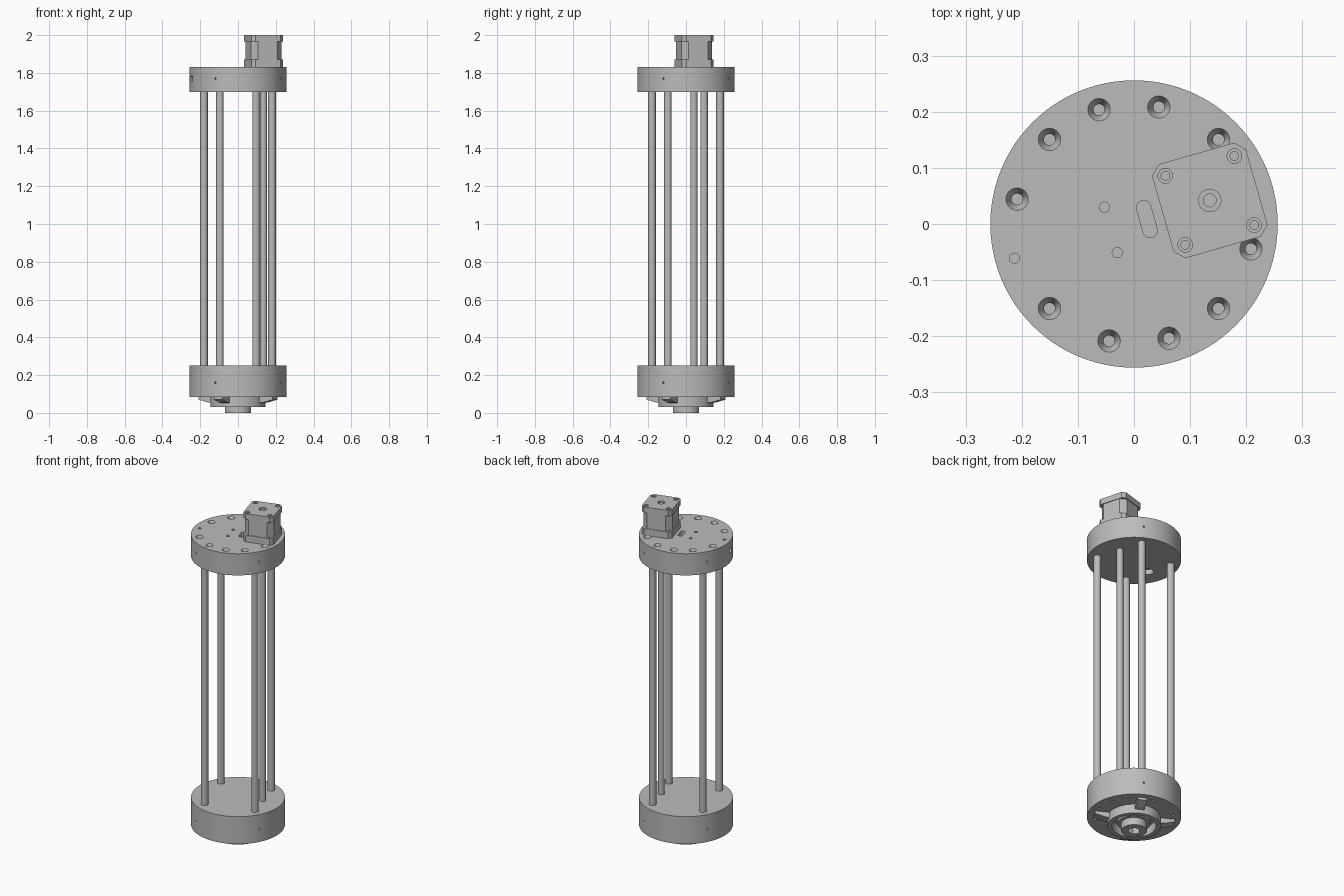
import bpy, bmesh, math
from mathutils import Matrix, Vector

cube = bpy.data.objects.get("Cube")
if cube:
    bpy.data.objects.remove(cube, do_unlink=True)

# Single grey material
grey = bpy.data.materials.new("machined_grey")
grey.use_nodes = True
COLOR = (0.5, 0.5, 0.5, 1)
grey.diffuse_color = COLOR
grey.node_tree.nodes["Principled BSDF"].inputs["Base Color"].default_value = COLOR


def finish(name, bm):
    bmesh.ops.recalc_face_normals(bm, faces=bm.faces)
    mesh = bpy.data.meshes.new(name)
    bm.to_mesh(mesh)
    bm.free()
    mesh.materials.append(grey)
    ob = bpy.data.objects.new(name, mesh)
    bpy.context.collection.objects.link(ob)
    return ob


def smooth(ob):
    bpy.ops.object.select_all(action="DESELECT")
    ob.select_set(True)
    bpy.context.view_layer.objects.active = ob
    bpy.ops.object.shade_smooth_by_angle(angle=math.radians(30))


def lathe(bm, profile, matrix=Matrix(), steps=24):
    """Revolve a closed (radius, height) outline around z."""
    part = bmesh.new()
    verts = [part.verts.new((r, 0, z)) for r, z in profile]
    edges = [part.edges.new((v, verts[i - 1])) for i, v in enumerate(verts)
             if v.co.x + verts[i - 1].co.x > 0]
    bmesh.ops.spin(part, geom=verts + edges, axis=(0, 0, 1), cent=(0, 0, 0),
                   angle=math.tau, steps=steps)
    bmesh.ops.remove_doubles(part, verts=part.verts, dist=1e-5)
    bmesh.ops.recalc_face_normals(part, faces=part.faces)
    part.transform(matrix)
    temp = bpy.data.meshes.new("temp")
    part.to_mesh(temp)
    part.free()
    bm.from_mesh(temp)
    bpy.data.meshes.remove(temp)


def cyl(bm, r, low, high, x=0, y=0, steps=24):
    lathe(bm, [(0, low), (r, low), (r, high), (0, high)],
          Matrix.Translation((x, y, 0)), steps)


def prism(bm, outline, low, high, matrix=Matrix()):
    """Extrude a flat outline from low to high."""
    a = [bm.verts.new(matrix @ Vector((x, y, low))) for x, y in outline]
    b = [bm.verts.new(matrix @ Vector((x, y, high))) for x, y in outline]
    faces = [bm.faces.new(a[::-1]), bm.faces.new(b)]
    for i in range(len(a)):
        faces.append(bm.faces.new((a[i - 1], a[i], b[i], b[i - 1])))


def carve(ob, bm):
    """Subtract the cutter and bake the result."""
    cutter = finish("cutter", bm)
    cutter.hide_render = True
    mod = ob.modifiers.new("cut", "BOOLEAN")
    mod.operation, mod.solver, mod.object = "DIFFERENCE", "EXACT", cutter
    mod.use_self = True
    baked = bpy.data.meshes.new_from_object(
        ob.evaluated_get(bpy.context.evaluated_depsgraph_get()))
    ob.modifiers.clear()
    ob.data = baked
    bpy.data.objects.remove(cutter, do_unlink=True)


def polar(r, degrees):
    a = math.radians(degrees)
    return r * math.cos(a), r * math.sin(a)


def radial_hole(bm, r, degrees, z, depth):
    turn = Matrix.Rotation(math.radians(degrees), 4, "Z") @ Matrix.Rotation(math.pi / 2, 4, "Y")
    lathe(bm, [(0, 0.256 - depth), (r, 0.256 - depth), (r, 0.3), (0, 0.3)],
          Matrix.Translation((0, 0, z)) @ turn, 16)


R = 0.256
TOP, TOP_LOW, BASE, BASE_LOW = 1.83, 1.70, 0.25, 0.085
ROD_ANGLES = [62 + 90 * i for i in range(4)]
BOLT_ANGLES = [a + 90 * i for i in range(4) for a in (17, 45, 78)]
MX, MY, TILT = 0.135, 0.042, math.radians(16)

# Top disc with countersunk bolts, slot, pocket and set screw holes
bm = bmesh.new()
cyl(bm, R, TOP_LOW, TOP, steps=96)
top_disc = finish("top_disc", bm)
bm = bmesh.new()
for angle in BOLT_ANGLES:
    if angle in (17, 197):
        continue
    x, y = polar(0.213, angle)
    lathe(bm, [(0, TOP - 0.06), (0.01, TOP - 0.06), (0.01, TOP - 0.018),
               (0.02, TOP), (0.02, TOP + 0.02), (0, TOP + 0.02)],
          Matrix.Translation((x, y, 0)))
for x, y in [(-0.213, -0.061), (-0.053, 0.03), (-0.03, -0.051)]:
    cyl(bm, 0.009, TOP - 0.04, TOP + 0.02, x, y, 16)
slot = []
for i in range(18):
    a = math.tau * (i + 0.5) / 18
    slot.append((0.013 * math.cos(a), 0.013 * math.sin(a) + (0.021 if i < 9 else -0.021)))
prism(bm, slot, TOP - 0.05, TOP + 0.02,
      Matrix.Translation((0.023, 0.009, 0)) @ Matrix.Rotation(TILT, 4, "Z"))
cyl(bm, 0.03, TOP_LOW - 0.02, TOP_LOW + 0.03, -MX, -MY)
radial_hole(bm, 0.016, 197, 1.77, 0.025)
for angle in ROD_ANGLES:
    radial_hole(bm, 0.005, angle, 1.77, 0.02)
carve(top_disc, bm)
smooth(top_disc)

# Bottom disc with small bolt holes underneath
bm = bmesh.new()
cyl(bm, R, BASE_LOW, BASE, steps=96)
bottom_disc = finish("bottom_disc", bm)
bm = bmesh.new()
for angle in BOLT_ANGLES:
    cyl(bm, 0.008, BASE_LOW - 0.02, BASE_LOW + 0.03, *polar(0.213, angle), 12)
for angle in ROD_ANGLES:
    radial_hole(bm, 0.005, angle, 0.16, 0.02)
carve(bottom_disc, bm)
smooth(bottom_disc)

# Four guide rods and the drive screw
for i, angle in enumerate(ROD_ANGLES):
    bm = bmesh.new()
    cyl(bm, 0.02, BASE - 0.02, TOP_LOW + 0.02, *polar(0.204, angle), 32)
    smooth(finish(f"guide_rod_{i + 1}", bm))
bm = bmesh.new()
cyl(bm, 0.018, BASE - 0.02, TOP_LOW + 0.02, MX, MY, 32)
smooth(finish("drive_screw", bm))

# Collar ring and hub under the bottom disc
bm = bmesh.new()
lathe(bm, [(0.12, 0.03), (0.145, 0.03), (0.145, 0.09), (0.12, 0.09)], steps=64)
smooth(finish("collar_ring", bm))
bm = bmesh.new()
lathe(bm, [(0, 0.09), (0.09, 0.09), (0.09, 0.045), (0.07, 0.045), (0.07, 0), (0, 0)], steps=48)
hub = finish("hub", bm)
bm = bmesh.new()
cyl(bm, 0.035, -0.02, 0.05, steps=6)
carve(hub, bm)
smooth(hub)

# Tapered clamp arms below the rods
for i, angle in enumerate(ROD_ANGLES):
    bm = bmesh.new()
    side = [(0.125, 0.09), (0.125, 0.052), (0.165, 0.055), (0.222, 0.07), (0.222, 0.09)]
    prism(bm, side, -0.026, 0.026, Matrix.Rotation(math.radians(angle), 4, "Z")
          @ Matrix.Rotation(math.pi / 2, 4, "X"))
    finish(f"clamp_arm_{i + 1}", bm)


# Motor: two end caps around a slimmer body
def chamfered_square(half, flat):
    return [(sx * a, sy * b) for sx, sy, order in
            ((1, 1, 1), (-1, 1, -1), (-1, -1, 1), (1, -1, -1))
            for a, b in [(half, flat), (flat, half)][::order]]


place = Matrix.Translation((MX, MY, 0)) @ Matrix.Rotation(TILT, 4, "Z")
for name, half, flat, low, high in [("motor_lower_cap", 0.087, 0.07, TOP, 1.87),
                                    ("motor_body", 0.083, 0.053, 1.87, 1.965),
                                    ("motor_upper_cap", 0.087, 0.07, 1.965, 2.0)]:
    bm = bmesh.new()
    prism(bm, chamfered_square(half, flat), low, high, place)
    cap = finish(name, bm)

# Shaft recess and screw wells in the upper cap
bm = bmesh.new()
wells = [(sx * 0.064, sy * 0.064, 0.013) for sx in (-1, 1) for sy in (-1, 1)]
for x, y, r in wells + [(0, 0, 0.02)]:
    p = place @ Vector((x, y, 0))
    cyl(bm, r, 1.985, 2.02, p.x, p.y)
carve(cap, bm)
smooth(cap)
for i, (x, y, r) in enumerate(wells + [(0, 0, 0.019)]):
    p = place @ Vector((x, y, 0))
    bm = bmesh.new()
    cyl(bm, r * 0.65, 1.98, 1.994, p.x, p.y)
    smooth(finish("motor_shaft_end" if r > 0.015 else f"motor_screw_{i + 1}", bm))
